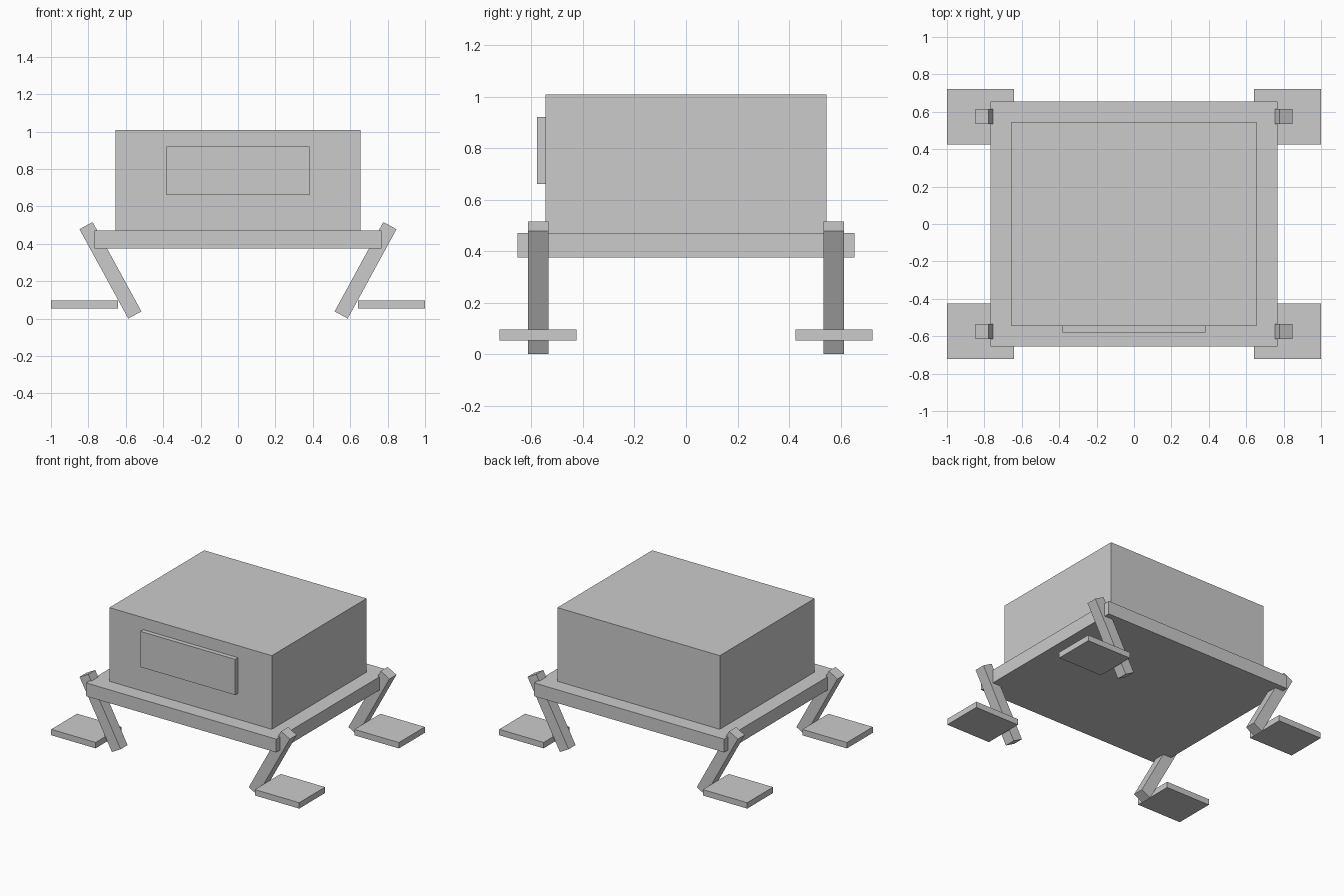
import bpy
from mathutils import Matrix

cube = bpy.data.objects.get("Cube")
if cube:
    bpy.data.objects.remove(cube, do_unlink=True)

# Single plain grey material
GREY = (0.6, 0.6, 0.6, 1.0)
grey = bpy.data.materials.new("light_grey")
grey.use_nodes = True
grey.diffuse_color = GREY
bsdf = next(n for n in grey.node_tree.nodes if n.type == 'BSDF_PRINCIPLED')
bsdf.inputs["Base Color"].default_value = GREY


def box(name, center, size, tilt=0.0):
    """Flat-shaded box, optionally tilted about the y axis."""
    bpy.ops.mesh.primitive_cube_add(size=1, location=center)
    obj = bpy.context.object
    obj.name = obj.data.name = name
    obj.data.transform(Matrix.Diagonal((*size, 1)))
    obj.rotation_euler.y = tilt
    obj.data.materials.append(grey)
    return obj


# Chassis plate, main body and front panel
box("chassis_plate", (0, 0, 0.423), (1.534, 1.31, 0.097))
box("body", (0, 0, 0.74), (1.31, 1.092, 0.537))
box("front_panel", (0, -0.562, 0.791), (0.765, 0.034, 0.26))

# Four slanted legs, each with a flat foot pad outside it
for side, sx in (("left", 1), ("right", -1)):
    for end, sy in (("front", -1), ("back", 1)):
        y = sy * 0.574
        box(f"{end}_{side}_leg", (sx * 0.682, y, 0.258), (0.08, 0.08, 0.544), sx * 0.5)
        box(f"{end}_{side}_foot", (sx * 0.821, y, 0.075), (0.358, 0.298, 0.043))
